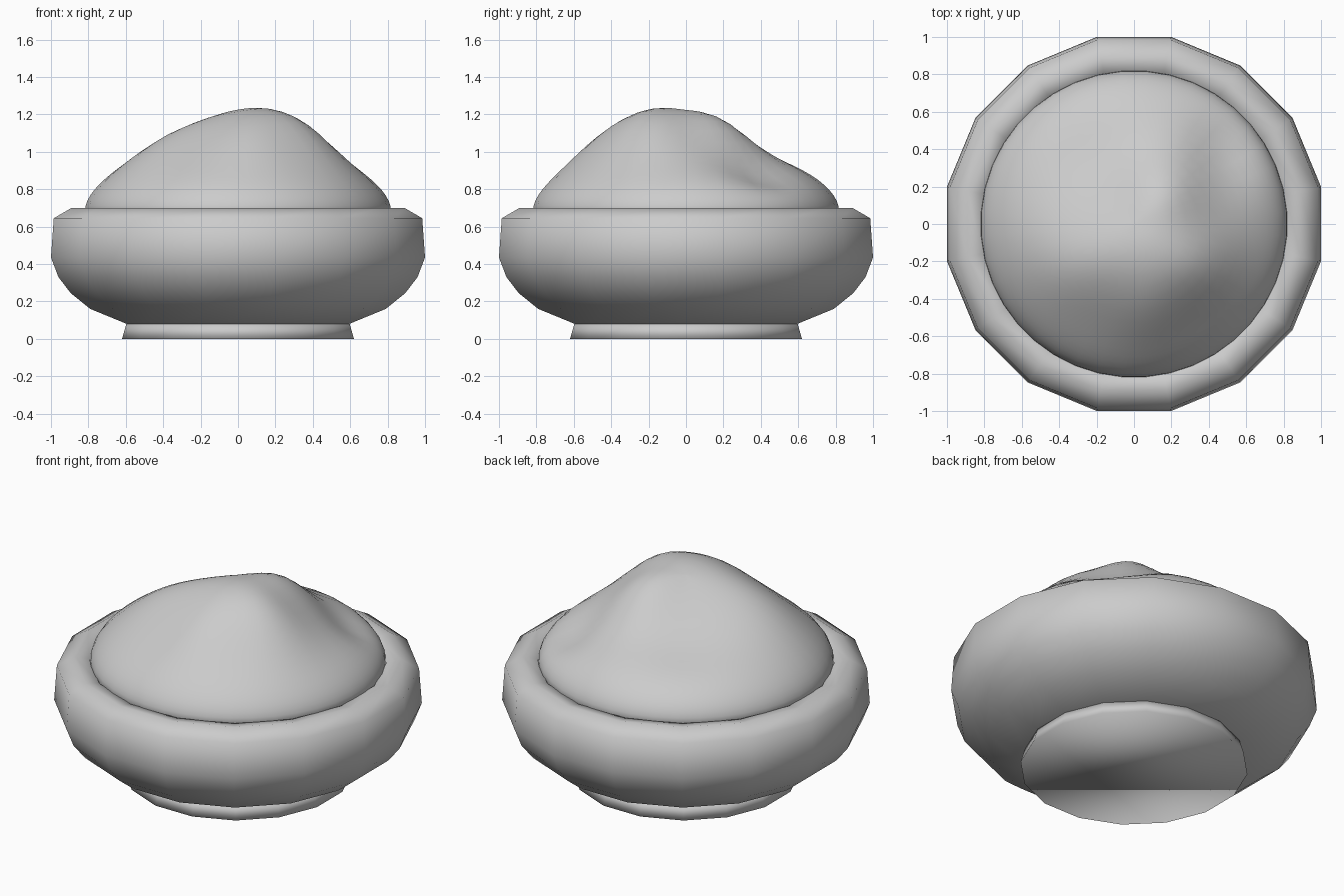
import bpy, bmesh, math

if "Cube" in bpy.data.objects:
    bpy.data.objects.remove(bpy.data.objects["Cube"])


def lathe(name, rings, sides, height=None, cap_first=False, cap_last=False, flat=True):
    """Revolve (radius, z) rings; flat=True treats radius as distance to sides facing the axes."""
    bm = bmesh.new()
    off = math.pi / sides
    k = 1 / math.cos(off) if flat else 1
    loops = []
    for r, z in rings:
        loop = []
        for i in range(sides):
            a = off + 2 * math.pi * i / sides
            x, y = r * k * math.cos(a), r * k * math.sin(a)
            loop.append(bm.verts.new((x, y, z + (height(x, y) if height else 0))))
        loops.append(loop)
    for a, b in zip(loops, loops[1:]):
        for i in range(sides):
            j = (i + 1) % sides
            bm.faces.new((a[i], a[j], b[j], b[i]))
    if cap_first:
        bm.faces.new(loops[0][::-1])
    if cap_last:
        bm.faces.new(loops[-1])
    bmesh.ops.recalc_face_normals(bm, faces=bm.faces)
    me = bpy.data.meshes.new(name)
    bm.to_mesh(me)
    bm.free()
    ob = bpy.data.objects.new(name, me)
    bpy.context.collection.objects.link(ob)
    for p in me.polygons:
        p.use_smooth = True
    return ob


# Bowl: rounded outer wall, thick rim, hidden inner wall
lathe("bowl", [(0.3, 0.07), (0.595, 0.08), (0.79, 0.16), (0.895, 0.245), (0.96, 0.33),
               (1.0, 0.435), (0.985, 0.645), (0.89, 0.70), (0.81, 0.685),
               (0.74, 0.55), (0.60, 0.32), (0.3, 0.2)], 16, cap_first=True, cap_last=True)

# Foot: short flared base with a closed underside
lathe("foot", [(0.62, 0.0), (0.597, 0.08)], 16, cap_first=True, cap_last=True)

# Heaped contents: dome with soft bumps and dents, as (x, y, height, width)
BUMPS = [(0.04, -0.14, 0.17, 0.24), (0.36, -0.22, 0.10, 0.17), (0.18, 0.19, 0.10, 0.15),
         (0.50, 0.42, -0.08, 0.14), (-0.38, -0.22, 0.075, 0.20), (0.08, -0.48, 0.05, 0.15),
         (-0.25, 0.38, -0.03, 0.18)]


def heap(x, y):
    fade = max(0, 1 - (math.hypot(x, y) / 0.82) ** 6)
    return fade * sum(h * math.exp(-((x - a) ** 2 + (y - b) ** 2) / (2 * s * s))
                      for a, b, h, s in BUMPS)


dome = [(0.78, 0.55)]
for i in range(19):
    t = math.radians(90 * i / 18)
    dome.append((max(0.82 * math.cos(t), 0.003), 0.69 + 0.345 * math.sin(t) ** 1.12))
lathe("heaped_contents", dome, 40, height=heap, cap_first=True, cap_last=True, flat=False)
